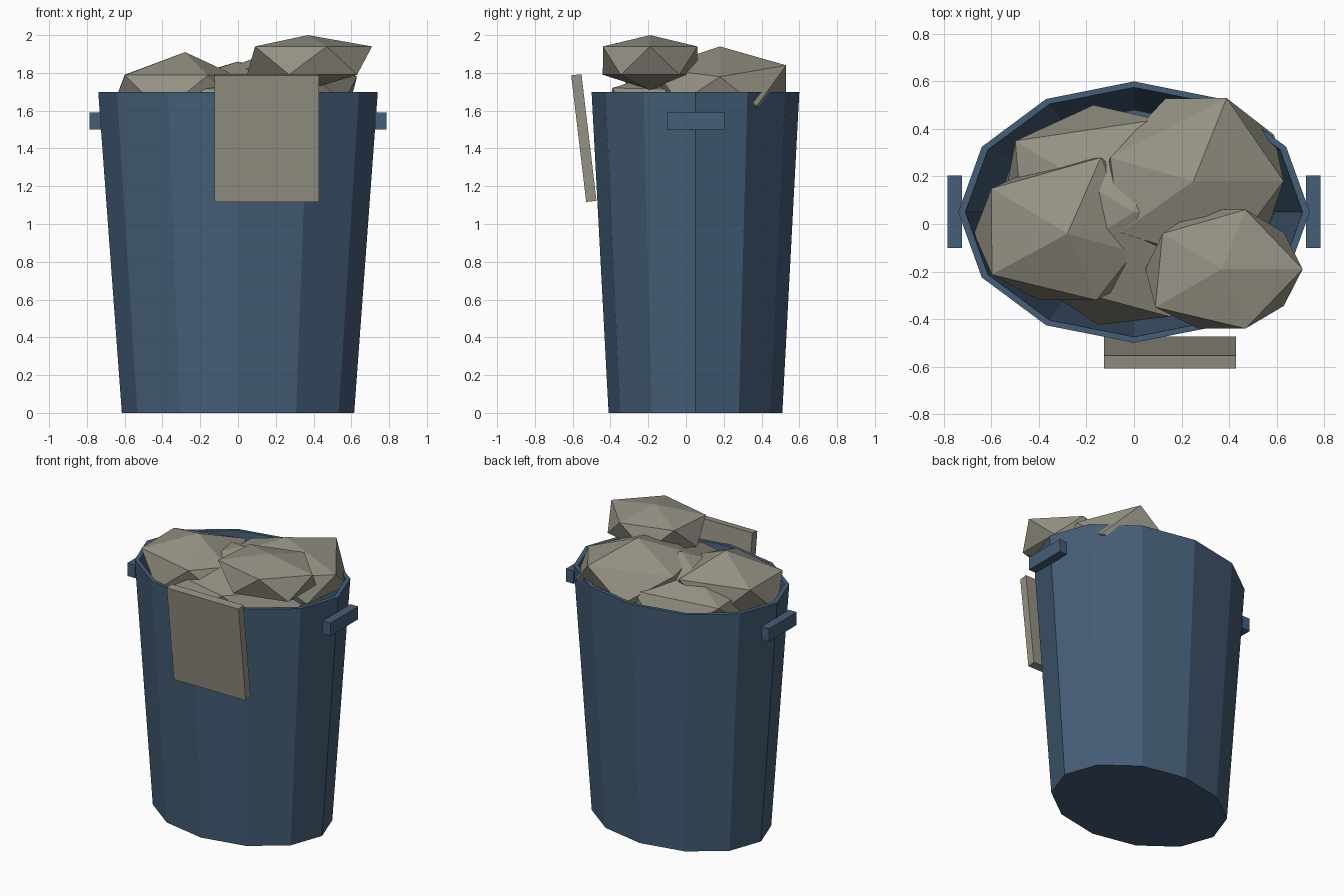
import bpy, bmesh, math
from mathutils import Vector

cube = bpy.data.objects.get("Cube")
if cube:
    bpy.data.objects.remove(cube, do_unlink=True)


def material(name, r, g, b):
    mat = bpy.data.materials.new(name)
    mat.use_nodes = True
    mat.diffuse_color = (r, g, b, 1)
    mat.node_tree.nodes["Principled BSDF"].inputs["Base Color"].default_value = (r, g, b, 1)
    return mat


BLUE = material("dull blue", 0.061, 0.112, 0.188)
GREY = material("warm grey", 0.30, 0.287, 0.23)


def add_object(name, bm, mat):
    bmesh.ops.recalc_face_normals(bm, faces=bm.faces)
    mesh = bpy.data.meshes.new(name)
    bm.to_mesh(mesh)
    bm.free()
    mesh.materials.append(mat)
    obj = bpy.data.objects.new(name, mesh)
    bpy.context.collection.objects.link(obj)
    return obj


def box(name, centre, size, mat, tilt=0):
    bm = bmesh.new()
    bmesh.ops.create_cube(bm, size=1)
    bmesh.ops.scale(bm, vec=size, verts=bm.verts)
    obj = add_object(name, bm, mat)
    obj.location = centre
    obj.rotation_euler.x = tilt
    return obj


def rock(name, centre, radii, pulls=()):
    """Faceted lump; each pull moves the nearest corner to a given point."""
    bm = bmesh.new()
    bmesh.ops.create_icosphere(bm, subdivisions=1, radius=1)
    for v in bm.verts:
        v.co = Vector(centre) + v.co * Vector(radii)
    for point in map(Vector, pulls):
        min(bm.verts, key=lambda v: (v.co - point).length).co = point
    return add_object(name, bm, GREY)


# Tapered oval bin, open at the top: outer wall, rim, inner wall, inner floor
SIDES = 12
PROFILE = [(0.615, 0.46, 0), (0.74, 0.55, 1.7), (0.71, 0.525, 1.7), (0.59, 0.43, 0.05)]
bm = bmesh.new()
rings = []
for rx, ry, z in PROFILE:
    angles = [math.tau * i / SIDES for i in range(SIDES)]
    rings.append([bm.verts.new((rx * math.cos(a), 0.05 + ry * math.sin(a), z)) for a in angles])
for low, high in zip(rings, rings[1:]):
    for i in range(SIDES):
        j = (i + 1) % SIDES
        bm.faces.new((low[i], low[j], high[j], high[i]))
bm.faces.new(rings[0])
bm.faces.new(rings[-1])
add_object("bin_body", bm, BLUE)

# Side handles
for side, x in (("left", 0.755), ("right", -0.755)):
    box(side + "_handle", (x, 0.052, 1.545), (0.06, 0.305, 0.09), BLUE)

# Board leaning on the front
box("front_board", (0.152, -0.541, 1.455), (0.555, 0.055, 0.675), GREY, 0.118)

# Heap of lumps filling the top
rock("upper_lump", (0.37, -0.19, 1.855), (0.36, 0.295, 0.145),
     [(0.71, -0.19, 1.94), (0.47, 0.06, 1.94), (0.12, -0.04, 1.94),
      (0.09, -0.35, 1.94), (0.47, -0.44, 1.94)])
rock("right_lump", (-0.28, -0.04, 1.69), (0.44, 0.33, 0.22),
     [(-0.14, 0.28, 1.79), (-0.6, 0.15, 1.79), (0.0, -0.12, 1.78)])
rock("back_lump", (0.25, 0.18, 1.73), (0.425, 0.41, 0.21),
     [(0.39, 0.53, 1.84), (0.63, 0.18, 1.78), (0.59, 0.375, 1.625), (-0.1, 0.28, 1.8)])
rock("middle_lump", (0, 0.05, 1.59), (0.62, 0.53, 0.27),
     [(-0.5, 0.35, 1.71), (0.1, 0.44, 1.71), (-0.15, -0.425, 1.5), (0.15, -0.39, 1.72)])
